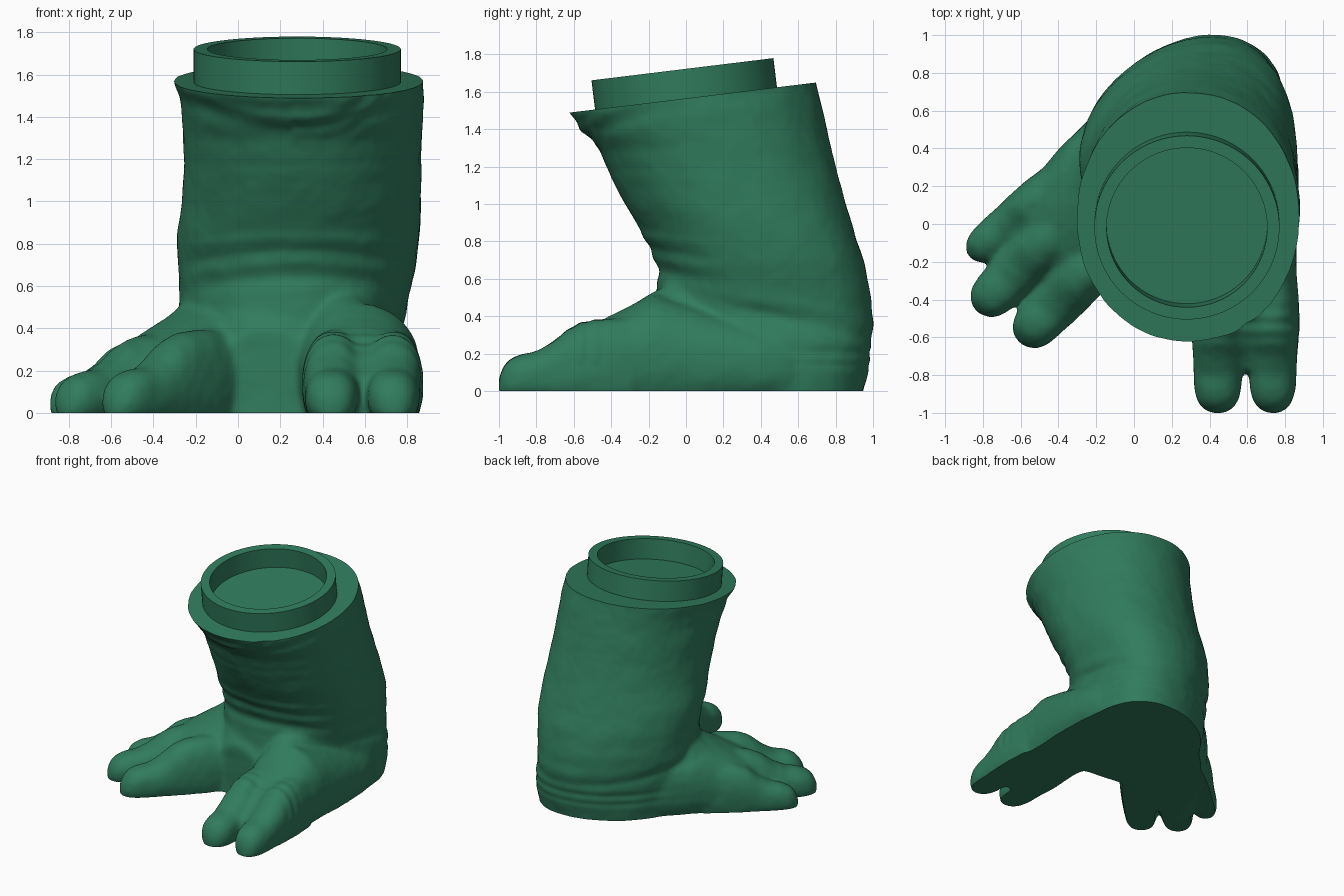
import bpy, bmesh, math
from mathutils import Vector, noise

if "Cube" in bpy.data.objects:
    bpy.data.objects.remove(bpy.data.objects["Cube"])

green = bpy.data.materials.new("green_skin")
green.diffuse_color = (0.03, 0.2, 0.11, 1)
green.use_nodes = True
green.node_tree.nodes["Principled BSDF"].inputs["Base Color"].default_value = green.diffuse_color
SLOPE = 0.122                                   # tilt of the cut top of the leg
TOP = Vector((0.28, 0, 1.565))
UP = Vector((0, -SLOPE, 1)).normalized()


def se(a, p):
    """Superellipse point: exponent p below 1 gives squarer sections."""
    c, s = math.cos(a), math.sin(a)
    return (math.copysign(abs(c) ** p, c), math.copysign(abs(s) ** p, s))


def loft(bm, rings):
    """Skin closed rings of points and cap both ends."""
    rv = [[bm.verts.new(p) for p in r] for r in rings]
    n = len(rv[0])
    for a, b in zip(rv, rv[1:]):
        for i in range(n):
            bm.faces.new((a[i], a[(i + 1) % n], b[(i + 1) % n], b[i]))
    bm.faces.new(rv[0][::-1])
    bm.faces.new(rv[-1])


def foot_part(bm, stations):
    """Flat-bottomed tube through (x, y, half width, height)."""
    rings = []
    d = Vector(stations[-1][:2]) - Vector(stations[0][:2])
    d.normalize()
    for x, y, w, h in stations:
        ring = []
        for i in range(32):
            c, s = se(math.tau * i / 32, 0.88)
            ring.append((x - d.y * w * c, y + d.x * w * c, h * (0.36 + 0.64 * s)))
        rings.append(ring)
    loft(bm, rings)


def toe(bm, base, tip, w, scale=1.0):
    profile = [(0, 1.0, .40), (.2, 1.08, .40), (.36, 1.1, .385), (.48, 1.07, .345), (.6, 1.02, .27),
               (.72, .98, .22), (.83, .95, .205), (.91, .84, .18), (.96, .66, .145), (.99, .42, .10), (1.005, .15, .07)]
    foot_part(bm, [(base[0] + (tip[0] - base[0]) * t, base[1] + (tip[1] - base[1]) * t,
                    w * k, h * scale) for t, k, h in profile])


def finish(bm, name, angle):
    bmesh.ops.recalc_face_normals(bm, faces=bm.faces)
    me = bpy.data.meshes.new(name)
    bm.to_mesh(me)
    bm.free()
    ob = bpy.data.objects.new(name, me)
    bpy.context.collection.objects.link(ob)
    me.materials.append(green)
    bpy.ops.object.select_all(action='DESELECT')
    ob.select_set(True)
    bpy.context.view_layer.objects.active = ob
    bpy.ops.object.shade_smooth_by_angle(angle=math.radians(angle))
    return ob


bm = bmesh.new()

# Leg: front z, front y, back z, back y, left x, right x, sideways shift of the back
leg = [(1.60, -.63, 1.76, .68, -.305, .875, 0), (1.49, -.63, 1.645, .695, -.305, .875, 0),
       (1.43, -.575, 1.55, .72, -.275, .88, .01), (1.37, -.545, 1.46, .74, -.265, .875, .02),
       (1.29, -.465, 1.35, .765, -.26, .87, .03), (1.15, -.405, 1.2, .80, -.255, .865, .05),
       (.97, -.31, 1.0, .855, -.265, .865, .08), (.85, -.235, .85, .90, -.29, .86, .11),
       (.70, -.165, .68, .955, -.285, .84, .13), (.56, -.155, .5, .99, -.275, .795, .15),
       (.42, -.17, .38, .995, -.26, .765, .17), (.25, -.18, .28, 1.0, -.25, .80, .16),
       (.1, -.18, .12, .98, -.24, .81, .16), (0, -.17, 0, .95, -.22, .80, .15), (-.1, -.16, -.1, .92, -.2, .78, .14)]
rings = []
for zf, yf, zb, yb, xl, xr, sh in leg:
    ring = []
    for i in range(64):
        c, s = se(math.tau * i / 64, 0.97)
        k = (s + 1) / 2
        ring.append(((xl + xr) / 2 + (xr - xl) / 2 * c + sh * max(0, s) ** 1.5,
                     yf + (yb - yf) * k, zf + (zb - zf) * k))
    rings.append(ring)
loft(bm, rings)

# Two branches of the foot
foot_part(bm, [(.57, .72, .12, .30), (.57, .55, .26, .33), (.575, .4, .29, .36), (.575, .2, .30, .42),
               (.57, -.02, .298, .48), (.57, -.17, .29, .52), (.58, -.3, .28, .455), (.59, -.44, .265, .385),
               (.59, -.6, .245, .29), (.59, -.78, .19, .16)])
foot_part(bm, [(.43, .74, .25, .36), (.25, .56, .335, .45), (.02, .33, .345, .54), (-.13, .18, .345, .55),
               (-.27, .04, .33, .45), (-.42, -.11, .3, .34), (-.56, -.25, .25, .18)])
# Ridge of the right instep, and the webbed instep between the branches
foot_part(bm, [(.5, .2, .22, .66), (.5, 0, .2, .62), (.5, -.16, .17, .54), (.52, -.3, .14, .45)])
foot_part(bm, [(.2, .3, .42, .8), (.18, .05, .38, .68), (.15, -.1, .3, .54), (.14, -.19, .22, .40)])

# Toes: two in front, three at the side
for base, tip, w, sc in [((.455, -.28), (.44, -1.0), .132, .98), ((.735, -.28), (.735, -1.0), .128, .97),
                         ((-.10, -.08), (-.60, -.625), .132, .98), ((-.28, .10), (-.83, -.46), .130, .94),
                         ((-.33, .28), (-.87, -.17), .105, .88)]:
    toe(bm, base, tip, w, sc)
body = finish(bm, "leg_and_foot", 40)

# Fuse into one skin
rm = body.modifiers.new("fuse", 'REMESH')
rm.mode = 'VOXEL'
rm.voxel_size = 0.015
sm = body.modifiers.new("soften", 'SMOOTH')
sm.factor = 0.5
sm.iterations = 20
for m in ("fuse", "soften"):
    bpy.ops.object.modifier_apply(modifier=m)

# Skin folds: height, curve over x, slope over y, width, depth, facing
folds = [(.64, -.05, 0, .04, -.016, 'F'), (.71, -.05, 0, .025, .005, 'F'), (.765, -.05, 0, .025, -.006, 'F'),
         (.83, -.04, 0, .03, .007, 'F'), (1.17, .02, 0, .03, -.003, 'F'),
         (1.33, .13, 0, .04, -.016, 'F'), (1.40, .12, 0, .025, .006, 'F'),
         (.51, 0, -.23, .035, -.008, 'B'), (.57, 0, -.2, .05, .006, 'B'),
         (.225, 0, -.02, .025, -.008, 'H'), (.155, 0, -.02, .022, -.006, 'H')]
bm = bmesh.new()
bm.from_mesh(body.data)
bm.normal_update()
moves = []
for v in bm.verts:
    x, y, z = v.co
    d = 0.004 * noise.noise(v.co * 7) + 0.0015 * noise.noise(v.co * 18)
    for z0, sag, sl, w, amp, side in folds:
        if side == 'F':
            mask = max(0, -v.normal.y) * min(1, max(0, (.3 - y) * 4))
        else:
            mask = min(1, max(0, (y - (.45 if side == 'H' else .05)) * 3))
        d += amp * mask * math.exp(-((z - z0 - sag * ((x - .28) / .5) ** 2 - sl * y) / w) ** 2)
    # knuckle rings on the front toes
    if y < -.4 and x > .25 and z > .15:
        d += 0.004 * math.sin((y + .42) * 75) * math.exp(-((y + .53) / .09) ** 2)
    moves.append(v.normal * d)
for v, m in zip(bm.verts, moves):
    v.co += m

# Flat sole and flat tilted top
for co, no in ((Vector((0, 0, 0)), Vector((0, 0, -1))), (TOP, UP)):
    bmesh.ops.bisect_plane(bm, geom=bm.verts[:] + bm.edges[:] + bm.faces[:],
                           plane_co=co, plane_no=no, clear_outer=True)
    rim = [e for e in bm.edges if e.is_boundary]
    bmesh.ops.holes_fill(bm, edges=rim, sides=0)
bm.to_mesh(body.data)
bm.free()
bpy.ops.object.shade_smooth_by_angle(angle=math.radians(40))

# Raised collar ring on the top
bm = bmesh.new()
N = 96
prof = [(.425, -.03), (.49, -.03), (.49, .157), (.425, .157)]
rv = [[bm.verts.new((r * math.cos(math.tau * i / N), r * math.sin(math.tau * i / N), z))
       for i in range(N)] for r, z in prof]
for a, b in zip(rv, rv[1:] + rv[:1]):
    for i in range(N):
        bm.faces.new((a[i], a[(i + 1) % N], b[(i + 1) % N], b[i]))
collar = finish(bm, "collar_ring", 40)
collar.location = TOP
collar.rotation_euler.x = math.atan(SLOPE)
